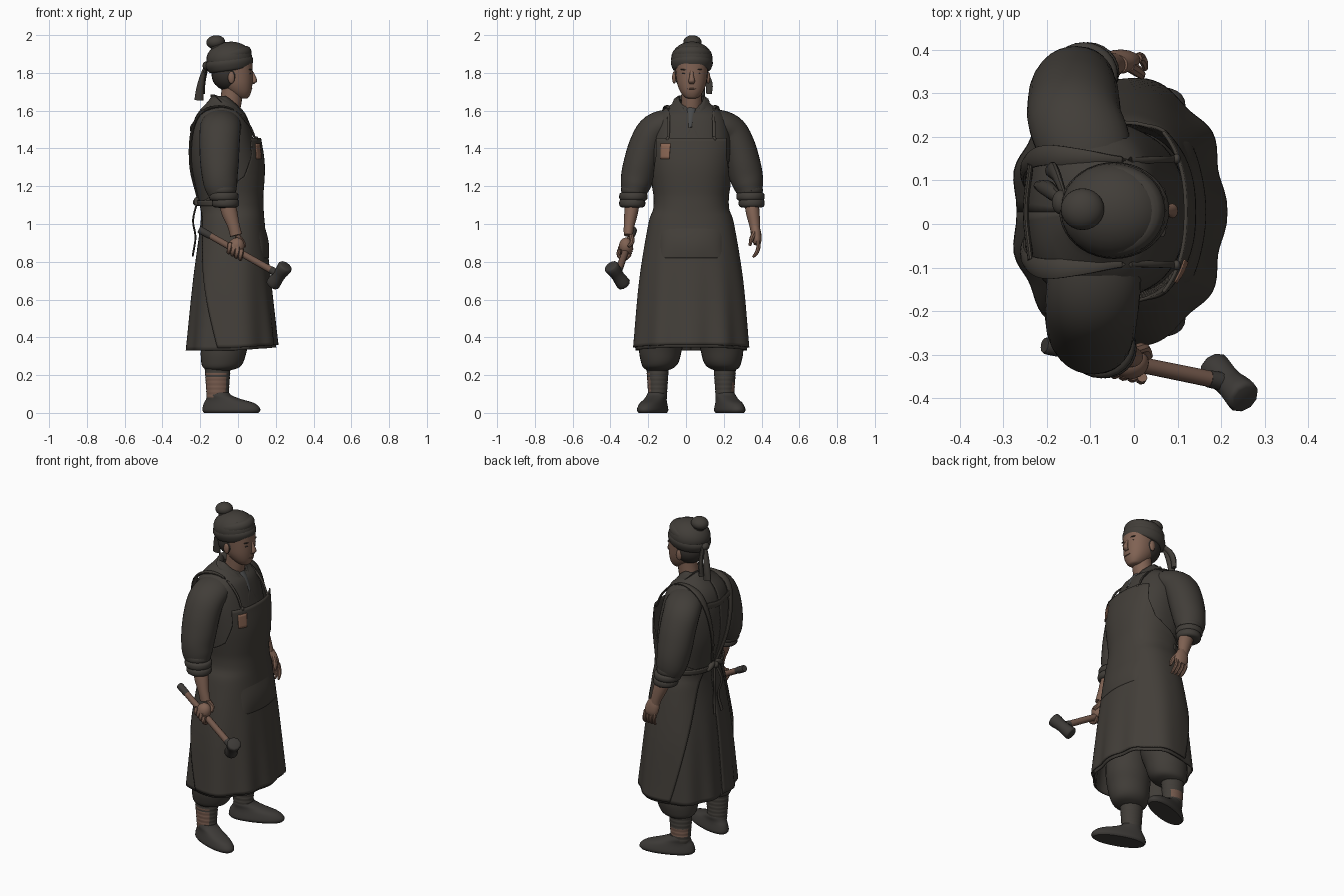
import bpy, bmesh, math
from mathutils import Vector, Matrix

def material(name, col):
    m = bpy.data.materials.new(name)
    m.diffuse_color = (*col, 1)
    return m

CLOTH = material("dark cloth", (0.053, 0.047, 0.040))
APRON = material("apron cloth", (0.056, 0.049, 0.041))
SKIN = material("skin", (0.215, 0.122, 0.086))
HAIR = material("black hair", (0.035, 0.030, 0.026))
SHIRT = material("grey undershirt", (0.065, 0.067, 0.068))
IRON = material("dark iron", (0.046, 0.042, 0.038))
WOOD = material("worn wood", (0.17, 0.097, 0.07))
PATCH = material("tan patch", (0.25, 0.13, 0.085))
MID = 0.0275  # y of the body's symmetry plane

def finish(bm, name, mat):
    bmesh.ops.recalc_face_normals(bm, faces=bm.faces)
    for f in bm.faces:
        f.smooth = True
    for e in bm.edges:
        if len(e.link_faces) == 2:
            e.smooth = e.calc_face_angle(0) < math.radians(42)
    me = bpy.data.meshes.new(name)
    bm.to_mesh(me)
    bm.free()
    ob = bpy.data.objects.new(name, me)
    bpy.context.collection.objects.link(ob)
    me.materials.append(mat)
    return ob

def spline(pts, m):
    """Catmull-Rom resampling of tuples of any size."""
    P = [Vector(p) for p in pts]
    P = [P[0] * 2 - P[1]] + P + [P[-1] * 2 - P[-2]]
    out = []
    for i in range(1, len(P) - 2):
        a, b, c, d = P[i - 1:i + 3]
        for k in range(m):
            t = k / m
            out.append(0.5 * (2 * b + (c - a) * t + (2 * a - 5 * b + 4 * c - d) * t * t
                              + (3 * b - a - 3 * c + d) * t ** 3))
    return out + [P[-2]]

def power(v, e):
    return math.copysign(abs(v) ** e, v)

def tube(name, pts, mat, n=20, m=4, hint=(1, 0, 0), level=False, e=1.0):
    """Skin through (x, y, z, half size along hint, other half size)."""
    S = spline(pts, m)
    C = [Vector(s[:3]) for s in S]
    bm = bmesh.new()
    rings = []
    for i, s in enumerate(S):
        t = Vector((0, 0, 1)) if level else (C[min(i + 1, len(C) - 1)] - C[max(i - 1, 0)]).normalized()
        u = Vector(hint)
        u = (u - t * u.dot(t)).normalized()
        v = t.cross(u)
        a, b = max(s[3], 0.001), max(s[4], 0.001)
        rings.append([bm.verts.new(C[i] + u * a * power(math.cos(q), e) + v * b * power(math.sin(q), e))
                      for q in (math.tau * k / n for k in range(n))])
    for r, q in zip(rings, rings[1:]):
        for k in range(n):
            bm.faces.new((r[k], r[(k + 1) % n], q[(k + 1) % n], q[k]))
    bm.faces.new(rings[0])
    bm.faces.new(rings[-1])
    return finish(bm, name, mat)

def ball(name, c, r, mat, rot=(0, 0, 0)):
    bm = bmesh.new()
    bmesh.ops.create_uvsphere(bm, u_segments=24, v_segments=14, radius=1)
    for v in bm.verts:
        v.co = Vector((v.co.x * r[0], v.co.y * r[1], v.co.z * r[2]))
    ob = finish(bm, name, mat)
    ob.location, ob.rotation_euler = c, rot
    return ob

# Robe cross-sections: z, centre x, half depth, half width
BODY = spline([(.33, -.04, .232, .288), (.7, -.04, .196, .258), (1.0, -.035, .16, .21),
               (1.1, -.04, .158, .182), (1.3, -.067, .178, .195), (1.45, -.085, .162, .205),
               (1.55, -.09, .138, .185), (1.6, -.087, .112, .145), (1.64, -.077, .084, .09),
               (1.675, -.066, .07, .066)], 6)

def lerp(table, z):
    """Interpolate rows sorted by rising first value."""
    for a, b in zip(table, table[1:]):
        if z <= b[0]:
            t = max(0, (z - a[0]) / (b[0] - a[0]))
            return [p + (q - p) * t for p, q in zip(a[1:], b[1:])]
    return list(table[-1][1:])

def body_point(z, q, off=0.0):
    cx, rx, ry = lerp(BODY, z)
    fold = 1 + .045 * max(0, 1 - z / .95) * math.cos(9 * q + 1.5 * math.sin(2 * q))
    front = max(0, math.cos(q))
    tilt = .035 * front * max(0, 1 - z / .6) - .6 * front * max(0, z - 1.58)  # raised hem, open collar
    return Vector((cx + (rx + off) * fold * power(math.cos(q), .85),
                   MID + (ry + off) * fold * power(math.sin(q), .85), z + tilt))

def sheet(name, z0, z1, limits, offset, mat, nz=30, nq=48, thick=.008):
    """Cloth panel that follows the robe."""
    bm = bmesh.new()
    rows = []
    for i in range(nz + 1):
        z = z0 + (z1 - z0) * i / nz
        a, b = limits(z)
        rows.append([bm.verts.new(body_point(z, a + (b - a) * k / nq, offset(i / nz, k / nq)))
                     for k in range(nq + 1)])
    for r, s in zip(rows, rows[1:]):
        for k in range(nq):
            bm.faces.new((r[k], r[k + 1], s[k + 1], s[k]))
    ob = finish(bm, name, mat)
    mod = ob.modifiers.new("thickness", "SOLIDIFY")
    mod.thickness, mod.offset = thick, 0
    return ob

# Robe
sheet("robe", .33, 1.675, lambda z: (-math.pi, math.pi), lambda i, k: 0, CLOTH, 60, 96)

# Apron, belly pouch and bib patch
EDGE = [(.34, 1.8), (1.0, 2.6), (1.1, 2.75), (1.16, 1.9), (1.25, 1.15), (1.36, .85), (1.46, .78)]
def edge(z):
    w = lerp(EDGE, z)[0]
    return -w, w
def bib_off(z):
    return .013 + .029 * max(0, (z - 1.15) / .3)
sheet("apron", .345, 1.455, edge, lambda i, k: bib_off(.345 + 1.11 * i), APRON, 60, 64)
def pouch_edge(z):
    w = math.asin((.154 / lerp(BODY, z)[2]) ** 1.18)
    return -w, w
sheet("belly_pouch", .82, 1.04, pouch_edge, lambda i, k: .011 + .012 * math.sin(math.pi * k) ** .6
      * math.sin(math.pi * min(1, i * 1.2 + .1)), APRON)
sheet("bib_patch", 1.345, 1.425, lambda z: (-.7 + (z - 1.345) * .8, -.45 + (z - 1.345) * .8),
      lambda i, k: bib_off(1.345 + .08 * i) + .005, PATCH, 6, 6, .006)

# Collar and undershirt
tube("undershirt", [(-.01, .03, 1.625, .012, .025), (.03, .026, 1.575, .012, .02), (.06, .022, 1.51, .01, .01)], SHIRT)
for s, nm in ((1, "left"), (-1, "right")):
    tube(nm + "_lapel", [(-.134, MID - s * .01, 1.668, .008, .022), (-.088, MID + s * .072, 1.658, .009, .024),
                         (-.015, MID + s * .068, 1.61, .009, .026), (.033, MID + s * .036, 1.55, .009, .028),
                         (.06, MID - s * .002, 1.48, .009, .028), (.075, MID - s * .04, 1.41, .006, .025)],
         CLOTH, 12, hint=(1, s * .6, .4))

# Apron straps, yoke and waist ties
for s, nm in ((1, "left"), (-1, "right")):
    P = lambda x, y, z, a, b: (x, MID + s * y, z, a, b)
    tube(nm + "_strap", [P(.095, .122, 1.44, .006, .008), P(.055, .12, 1.53, .006, .008),
                         P(-.03, .118, 1.605, .006, .01), P(-.12, .125, 1.62, .008, .02),
                         P(-.205, .13, 1.58, .008, .024), P(-.247, .11, 1.47, .008, .018),
                         P(-.25, .07, 1.3, .007, .014), P(-.21, .02, 1.13, .006, .01)],
         APRON, 10, hint=(-1, 0, .6))
    ball(nm + "_strap_knot", (.098, MID + s * .122, 1.45), (.009, .012, .014), APRON)
    ball(nm + "_bow_loop", (-.218, MID + s * .04, 1.12), (.016, .038, .016), APRON, (s * -.5, 0, 0))
    tube(nm + "_tie_end", [P(-.215, .005, 1.12, .005, .008), P(-.238, .035, 1.02, .005, .01),
                           P(-.225, .02, .93, .005, .01), P(-.24, .035, .83, .005, .012)], APRON, 8)
tube("yoke_bar", [(-.237, MID - .11, 1.52, .007, .018), (-.248, MID, 1.505, .007, .018),
                  (-.237, MID + .11, 1.52, .007, .018)], APRON, 10)
sheet("waist_tie", 1.095, 1.125, lambda z: (1.9, math.tau - 1.9), lambda i, k: .016, APRON, 3, 40)
ball("waist_knot", (-.217, MID, 1.115), (.022, .022, .02), APRON)

# Sleeves, rolled cuffs, forearms; the left arm hangs further back
for s, nm, d in ((1, "left", -.03), (-1, "right", .01)):
    P = lambda x, y, z, a, b: (x, MID + .004 + s * y, z, a, b)
    tube(nm + "_sleeve", [P(-.09, .06, 1.55, .08, .055), P(-.095 + d * .5, .14, 1.53, .105, .076),
                          P(-.105 + d, .205, 1.49, .108, .086), P(-.108 + d, .245, 1.41, .106, .09),
                          P(-.108 + d, .271, 1.32, .102, .091), P(-.106 + d, .288, 1.25, .094, .088),
                          P(-.1 + d, .3, 1.2, .087, .078), P(-.092 + d, .308, 1.16, .074, .064)], CLOTH, 28)
    for j in range(3):
        z = 1.18 - .035 * j
        r = (.074, .078, .072)[j]
        x = -.094 + .009 * j + d
        y = .304 + .006 * j
        tube(f"{nm}_cuff_{j}", [P(x, y, z + .024, r - .02, r - .022), P(x, y, z + .016, r - .003, r - .006),
                                P(x, y, z - .006, r, r - .003), P(x, y, z - .02, r - .01, r - .012),
                                P(x, y, z - .024, r - .035, r - .035)], CLOTH, 24, 3)
    e = .015 * -s
    tube(nm + "_forearm", [P(-.075 + d, .312, 1.14, .042, .038), P(-.06 + e, .322, 1.06, .042, .036),
                           P(-.038 + e, .333, .99, .032, .028), P(-.025 + e, .337, .94, .032, .024)], SKIN)

# Open left hand
tube("left_palm", [(-.042, .366, .985, .028, .023), (-.036, .371, .95, .041, .027),
                   (-.028, .376, .915, .043, .024), (-.024, .376, .893, .037, .018)], SKIN, 16)
for j in range(4):
    x = -.058 + .022 * j
    tube(f"left_finger_{j}", [(x, .38, .91, .011, .011), (x + .006, .383, .875, .011, .011),
                              (x + .014, .372, .845, .01, .01), (x + .018, .355, .825, .006, .006)], SKIN, 8)
tube("left_thumb", [(-.01, .362, .955, .014, .014), (.012, .347, .92, .013, .012),
                    (.018, .338, .885, .007, .007)], SKIN, 8)

# Hammer held by the right fist
A, B = Vector((-.2, -.279, .968)), Vector((.222, -.365, .73))
axis = (B - A).normalized()
def along(t, r):
    return (*A.lerp(B, t), r, r)
tube("hammer_handle", [along(0, .017), along(.4, .018), along(1, .019)], WOOD, 12)
tube("handle_end", [along(-.01, .014), along(0, .02), along(.12, .019), along(.13, .016)], IRON, 12, 2)
tube("handle_collar", [along(.88, .02), along(1, .022)], IRON, 12, 2)
H0, H1 = Vector((.254, -.4, .78)), Vector((.18, -.326, .676))
tube("hammer_head", [(*H0.lerp(H1, t), r, r) for t, r in
                     ((0, .03), (.06, .04), (.3, .037), (.42, .034), (.6, .034), (.72, .036), (.95, .038), (1, .028))],
     IRON, 10, 2, hint=axis)
fist = A.lerp(B, .45)
ball("right_fist", fist + Vector((0, .0, .018)), (.043, .038, .05), SKIN, (0, .4, 0))
for j in range(4):
    c = A.lerp(B, .375 + .048 * j)
    tube(f"right_finger_{j}", [(c.x, c.y - .028, c.z + .022, .012, .011), (c.x - .004, c.y - .032, c.z - .012, .012, .011),
                               (c.x - .008, c.y, c.z - .03, .012, .01), (c.x - .004, c.y + .028, c.z - .006, .01, .009)],
         SKIN, 8, hint=axis)
tube("right_thumb", [(-.005, -.29, .94, .014, .013), (.022, -.285, .905, .014, .012),
                     (.035, -.305, .88, .009, .008)], SKIN, 8)

# Trousers, wrapped shins and shoes
for s, nm in ((1, "left"), (-1, "right")):
    P = lambda x, y, z, a, b: (x, MID + s * y, z, a, b)
    tube(nm + "_trouser", [P(-.1, .178, .225, .06, .055), P(-.09, .172, .24, .095, .082),
                           P(-.083, .166, .27, .112, .1), P(-.075, .163, .33, .122, .113),
                           P(-.06, .15, .42, .13, .12), P(-.05, .14, .6, .12, .11)], CLOTH, 28, level=True)
    rows = []
    for j in range(8):
        z, r = .07 + .024 * j, .047 + .0016 * j
        rows += [P(-.108, .178, z, r + .009, r), P(-.108, .178, z + .02, r + .012, r + .003)]
    shin = tube(nm + "_shin_wrap", rows, CLOTH, 24, 2, level=True)
    shin.data.materials.append(WOOD)
    for f in shin.data.polygons:
        low, top = (.085, .205) if s < 0 else (.11, .16)
        if f.normal.y * s > .35 and f.normal.x < .6 and low < f.center.z < top and (f.center.z * 41) % 1 < .85:
            f.material_index = 1
    shoe = tube(nm + "_shoe", [(.072, 0, 0, .15, .056), (.072, 0, .012, .16, .064), (.07, 0, .03, .157, .062),
                               (.058, 0, .053, .138, .056), (.03, 0, .072, .098, .052),
                               (.006, 0, .092, .066, .052), (0, 0, .108, .055, .046)], IRON, 32, 3, level=True, e=.92)
    shoe.matrix_world = Matrix.Translation((-.103, MID + s * .18, 0)) @ Matrix.Rotation(s * .34, 4, "Z")

# Head, face and hair
tube("neck", [(-.06, .03, 1.56, .062, .055), (-.038, .03, 1.65, .058, .054), (-.025, .03, 1.76, .056, .056)], SKIN, level=True)
tube("head", [(.03, .03, 1.665, .018, .02), (.022, .03, 1.673, .036, .038), (.008, .03, 1.7, .062, .06),
              (-.006, .03, 1.74, .082, .076), (-.012, .03, 1.79, .09, .083), (-.018, .03, 1.85, .095, .088)],
     SKIN, 32, level=True, e=.92)
tube("nose", [(.07, .03, 1.81, .008, .01), (.082, .03, 1.785, .01, .011), (.088, .03, 1.757, .013, .017),
              (.078, .03, 1.742, .008, .012)], SKIN, 12, level=True)
ball("mouth", (.0705, .03, 1.716), (.007, .022, .0035), WOOD)
ball("hair", (-.05, .03, 1.79), (.09, .092, .085), HAIR)
for s, nm in ((1, "left"), (-1, "right")):
    y = MID + s * .038
    ball(nm + "_eye", (.0645, y, 1.796), (.007, .012, .0035), HAIR)
    ball(nm + "_eyebrow", (.064, y, 1.817), (.01, .02, .0035), HAIR, (s * .1, 0, 0))
    ball(nm + "_ear", (-.035, MID + s * .09, 1.775), (.018, .011, .032), SKIN)

# Head scarf, topknot and scarf tails
ball("scarf_cap", (-.047, .031, 1.875), (.122, .11, .09), CLOTH, (0, -.12, 0))
for j, (z, a, b) in enumerate(((1.85, .124, .109), (1.888, .116, .104))):
    rows = [(0, 0, -.038, a - .022, b - .018), (0, 0, -.03, a - .009, b - .008), (0, 0, 0, a + .003, b + .002),
            (0, 0, .022, a - .003, b - .003), (0, 0, .032, a - .016, b - .016)]
    band = tube(f"scarf_band_{j}", rows, CLOTH, 40, 3, level=True)
    band.location, band.rotation_euler = (-.045, .031, z), (0, -.14 - .1 * j, 0)
ball("topknot", (-.118, .034, 1.963), (.05, .048, .036), CLOTH, (0, -.1, 0))
ball("topknot_base", (-.105, .032, 1.935), (.04, .042, .035), CLOTH)
ball("scarf_knot", (-.168, .05, 1.838), (.02, .028, .022), CLOTH)
tube("scarf_tail_long", [(-.168, .055, 1.84, .008, .012), (-.185, .07, 1.79, .014, .018),
                         (-.2, .082, 1.72, .02, .018), (-.207, .088, 1.655, .024, .014)], CLOTH, 10)
tube("scarf_tail_short", [(-.16, .065, 1.84, .007, .012), (-.175, .105, 1.79, .01, .016),
                          (-.185, .122, 1.74, .012, .02), (-.19, .122, 1.69, .014, .016)], CLOTH, 10)
